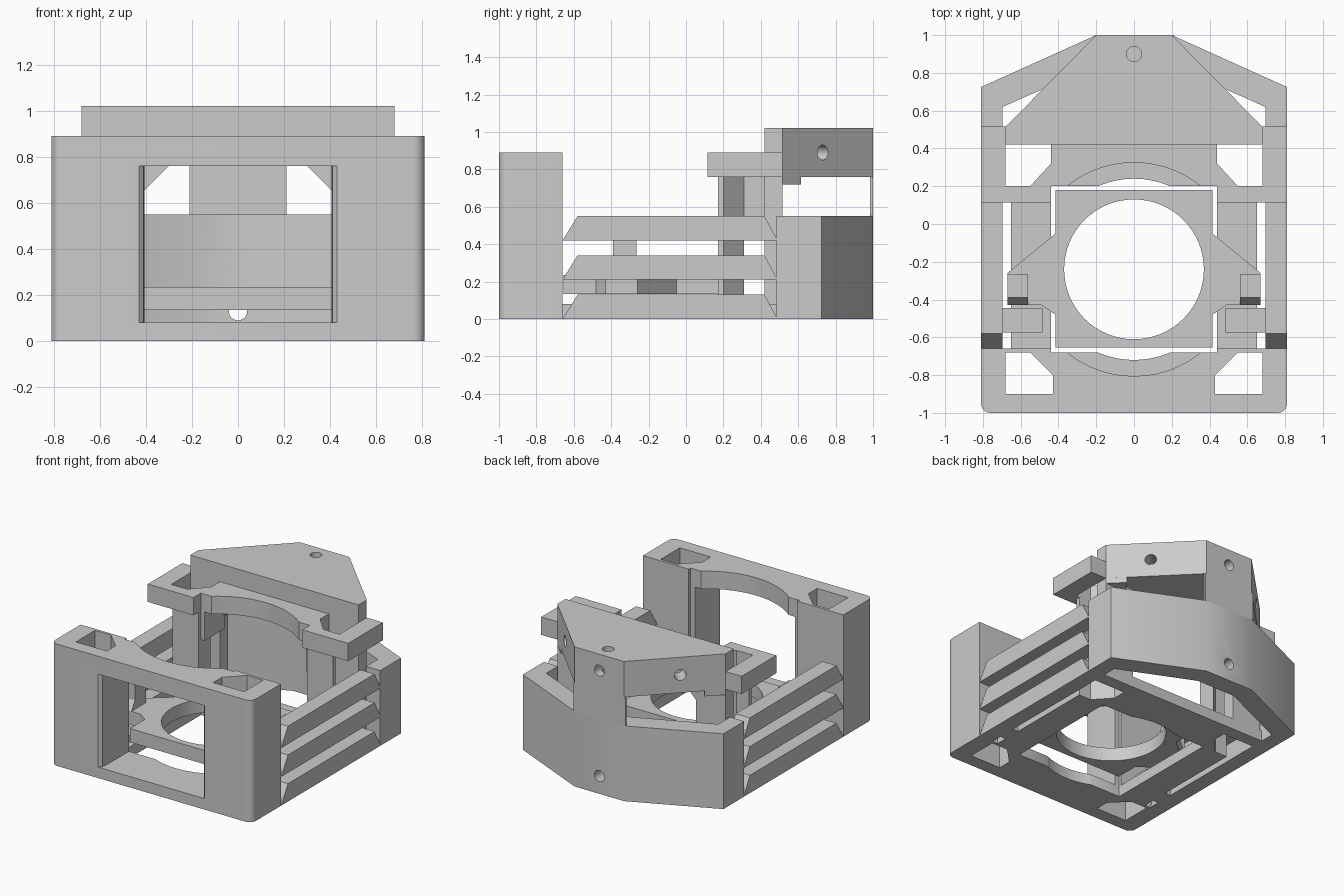
import bpy, bmesh, math
from mathutils import Vector

old = bpy.data.objects.get("Cube")
if old:
    bpy.data.objects.remove(old, do_unlink=True)

grey = bpy.data.materials.new("plain grey")
grey.use_nodes = True
colour = (0.6, 0.6, 0.6, 1)
grey.diffuse_color = colour
grey.node_tree.nodes["Principled BSDF"].inputs["Base Color"].default_value = colour


def prism(name, pts, lo, hi, axis="z"):
    """Extrude a closed outline along an axis."""
    place = {"z": lambda a, b, t: (a, b, t),
             "y": lambda a, b, t: (a, t, b),
             "x": lambda a, b, t: (t, a, b)}[axis]
    bm = bmesh.new()
    face = bm.faces.new([bm.verts.new(place(a, b, lo)) for a, b in pts])
    out = bmesh.ops.extrude_face_region(bm, geom=[face])
    moved = [v for v in out["geom"] if isinstance(v, bmesh.types.BMVert)]
    bmesh.ops.translate(bm, verts=moved, vec=place(0, 0, hi - lo))
    bmesh.ops.recalc_face_normals(bm, faces=bm.faces)
    mesh = bpy.data.meshes.new(name)
    bm.to_mesh(mesh)
    bm.free()
    mesh.materials.append(grey)
    ob = bpy.data.objects.new(name, mesh)
    bpy.context.collection.objects.link(ob)
    return ob


def rect(x0, x1, y0, y1):
    return [(x0, y0), (x1, y0), (x1, y1), (x0, y1)]


def box(name, x0, x1, y0, y1, z0, z1):
    return prism(name, rect(x0, x1, y0, y1), z0, z1)


def flip(pts):
    return [(-a, b) for a, b in reversed(pts)]


def sym(half):
    """Close a half outline with its mirror image across x = 0."""
    return half + flip(half)


def circle(cx, cy, r, n=64):
    return [(cx + r * math.cos(i * math.tau / n), cy + r * math.sin(i * math.tau / n)) for i in range(n)]


def pair(name, pts, lo, hi, axis="z"):
    """Make a part on both sides of x = 0."""
    if axis == "x":
        return [prism("left_" + name, pts, lo, hi, "x"), prism("right_" + name, pts, -hi, -lo, "x")]
    return [prism("left_" + name, pts, lo, hi, axis), prism("right_" + name, flip(pts), lo, hi, axis)]


def cut(ob, *cutters):
    bpy.context.view_layer.objects.active = ob
    for c in cutters:
        c.hide_render = True
        m = ob.modifiers.new("cut", "BOOLEAN")
        m.operation, m.solver, m.object = "DIFFERENCE", "EXACT", c
        bpy.ops.object.modifier_apply(modifier=m.name)
        bpy.data.objects.remove(c, do_unlink=True)


CY = -0.24            # centre of the round opening
TOP, SHELF, LOW = 0.89, 0.76, 0.55


def bore(r, lo, hi):
    return prism("bore_cutter", circle(0, CY, r), lo, hi)


# Front block with rounded corners, window, corner pockets and round clearances
half = [(0, -1)]
half += [(0.76 + 0.05 * math.sin(a), -0.95 - 0.05 * math.cos(a))
         for a in [i * math.pi / 16 for i in range(9)]]
half += [(0.81, -0.66), (0.44, -0.66), (0.44, -0.68)]
front = prism("front_block", half + flip(half[1:]), 0, TOP)
window = prism("window_cutter", sym([(0.43, -1.1), (0.43, -1), (0.41, -0.98), (0.405, -0.94), (0.405, -0.5)]),
               0.08, SHELF)
pocket = [(0.68, -0.9), (0.43, -0.9), (0.43, -0.8), (0.55, -0.68), (0.68, -0.68)]
cut(front, window, *pair("pocket_cutter", pocket, -0.1, 1), bore(0.565, 0.7, 1), bore(0.48, -0.1, 0.1))

# Louvre slats along both sides
for i, z in enumerate((0, 0.21, 0.42)):
    pair(f"slat_{i + 1}", [(-0.66, z), (0.49, z), (0.42, z + 0.13), (-0.58, z + 0.13)], 0.695, 0.81, "x")

# Floor frame
pair("floor_rail", rect(0.44, 0.65, -0.67, 0.2), 0, 0.08)
rear_floor = prism("rear_floor", sym([(0.44, 0.2), (0.44, 0.42), (0.695, 0.42), (0.695, 0.515)]), 0, 0.08)
cut(rear_floor, bore(0.48, -0.1, 0.2))
pair("floor_corner", [(0.44, 0.2), (0.55, 0.2), (0.44, 0.32)], 0, 0.08)
pair("stop_block", rect(0.485, 0.7, -0.575, -0.445), 0, 0.13)

# Rear wall
outer = [(0.81, 0.485), (0.81, 0.725), (0.2, 1)]
inner = [(0.157, 0.86), (0.695, 0.62), (0.695, 0.485)]
wall = prism("rear_wall", outer + flip(outer) + flip(inner) + inner, 0, LOW)
cut(wall, prism("screw_cutter", circle(0, 0.13, 0.04, 32), 0.8, 1.1, "y"))
box("rear_post", -0.21, 0.21, 0.985, 1, LOW, SHELF)

# Columns holding the upper bridge
pair("column", [(0.44, 0.17), (0.65, 0.17), (0.65, 0.2), (0.55, 0.2), (0.44, 0.31)], 0, SHELF)
pair("column_web", rect(0.41, 0.44, 0.2, 0.43), LOW, SHELF)
pair("rear_column", rect(0.44, 0.68, 0.42, 0.515), 0, SHELF)
pair("inner_gusset", [(0.3, SHELF), (0.44, 0.62), (0.44, SHELF)], 0.42, 0.515, "y")
pair("back_gusset", [(0.68, 0.515), (0.58, 0.615), (0.5, 0.515)], 0.72, SHELF)

# Upper bridge with pockets and a curved front
bridge = prism("bridge", sym([(0.44, 0.2), (0.44, 0.115), (0.81, 0.115), (0.81, 0.515)]), SHELF, TOP)
pocket = [(0.55, 0.2), (0.68, 0.2), (0.68, 0.42), (0.44, 0.42), (0.44, 0.32)]
cut(bridge, bore(0.565, 0.7, 1), *pair("pocket_cutter", pocket, 0.7, 1))

# Tapered hood with screw holes through the top, back and both slanted sides
hood = prism("hood", sym([(0.68, 0.42), (0.68, 0.515), (0.2, 1)]), SHELF, 1.02)
holes = [prism("screw_cutter", circle(0, 0.9, 0.04, 32), 0.7, 1.1),
         prism("screw_cutter", circle(0, 0.9, 0.04, 32), 0.9, 1.1, "y")]
for side in (1, -1):
    c = prism("screw_cutter", circle(0, 0, 0.04, 32), -0.12, 0.12)
    c.rotation_euler = Vector((side, 1, 0)).to_track_quat("Z", "Y").to_euler()
    c.location = (side * 0.465, 0.73, 0.89)
    holes.append(c)
bpy.context.view_layer.update()
cut(hood, *holes)

# Central plate with ears, round hole and upright clips
plate = prism("centre_plate", sym([(0.415, -0.655), (0.415, -0.48), (0.49, -0.43), (0.67, -0.43),
                                   (0.67, -0.26), (0.415, -0.05), (0.415, 0.18)]), 0.135, 0.235)
cut(plate, bore(0.37, 0, 0.4))
pair("clip", [(-0.43, 0.235), (-0.265, 0.235), (-0.265, 0.45), (-0.39, 0.45), (-0.39, 0.3)], 0.56, 0.67, "x")

# Smooth the curved walls, keep edges sharp
for ob in bpy.context.collection.objects:
    if ob.type == "MESH" and grey.name in ob.data.materials:
        ob.select_set(True)
        bpy.context.view_layer.objects.active = ob
    else:
        ob.select_set(False)
bpy.ops.object.shade_smooth_by_angle(angle=math.radians(30))
